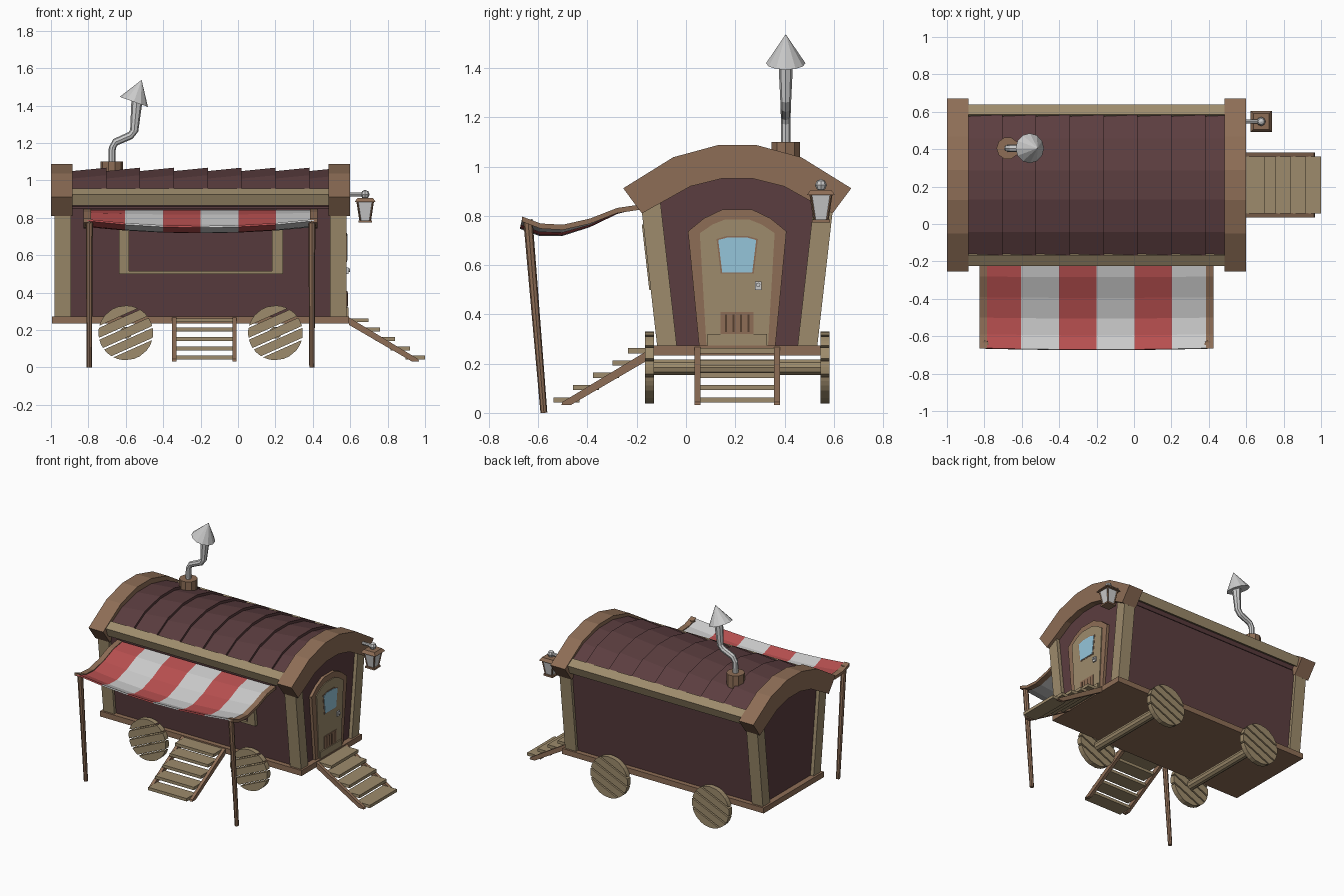
import bpy, math
from mathutils import Vector

if "Cube" in bpy.data.objects:
    bpy.data.objects.remove(bpy.data.objects["Cube"])

C = 0.208  # y of the wagon's centre line


def mat(name, r, g, b):
    m = bpy.data.materials.new(name)
    m.diffuse_color = (r, g, b, 1)
    m.use_nodes = True
    m.node_tree.nodes["Principled BSDF"].inputs["Base Color"].default_value = m.diffuse_color
    return m


DARK = mat("dark_red_wood", 0.105, 0.047, 0.05)
LIGHT = mat("light_wood", 0.34, 0.26, 0.15)
BROWN = mat("brown_wood", 0.27, 0.155, 0.093)
RED = mat("red_cloth", 0.48, 0.08, 0.08)
WHITE = mat("white_cloth", 0.66, 0.66, 0.66)
BLUE = mat("blue_glass", 0.3, 0.56, 0.7)
SLOT = mat("dark_slot", 0.09, 0.05, 0.03)


def mesh(name, verts, faces, *mats):
    me = bpy.data.meshes.new(name)
    me.from_pydata([tuple(v) for v in verts], [], faces)
    for m in mats:
        if m:
            me.materials.append(m)
    ob = bpy.data.objects.new(name, me)
    bpy.context.collection.objects.link(ob)
    bpy.ops.object.select_all(action='DESELECT')
    ob.select_set(True)
    bpy.context.view_layer.objects.active = ob
    bpy.ops.object.mode_set(mode='EDIT')
    bpy.ops.mesh.select_all(action='SELECT')
    bpy.ops.mesh.normals_make_consistent(inside=False)
    bpy.ops.object.mode_set(mode='OBJECT')
    return ob


def loft(name, rings, m=None):
    n = len(rings[0])
    faces = [list(range(n)), list(range((len(rings) - 1) * n, len(rings) * n))]
    for r in range(len(rings) - 1):
        for i in range(n):
            j = (i + 1) % n
            faces.append([r * n + i, r * n + j, r * n + n + j, r * n + n + i])
    return mesh(name, [v for ring in rings for v in ring], faces, m)


def xprism(name, pts, x0, x1, m):  # (y, z) profile extruded along x
    return loft(name, [[(x, y, z) for y, z in pts] for x in (x0, x1)], m)


def box(name, x0, x1, y0, y1, z0, z1, m=None):
    return xprism(name, [(y0, z0), (y1, z0), (y1, z1), (y0, z1)], x0, x1, m)


def tube(name, path, radii, sides=8, m=None, turn=0):
    p = [Vector(v) for v in path]
    rings = []
    for i, c in enumerate(p):
        d = p[min(i + 1, len(p) - 1)] - p[max(i - 1, 0)]
        q = d.to_track_quat('Z', 'Y')
        a = [turn + math.tau * k / sides for k in range(sides)]
        rings.append([c + q @ Vector((math.cos(t) * radii[i], math.sin(t) * radii[i], 0)) for t in a])
    return loft(name, rings, m)


def sym(half):  # half profile (half width, z) mirrored about the centre line
    return [(C - h, z) for h, z in half] + [(C + h, z) for h, z in reversed(half)]


# platform and body
box("platform", -0.995, 0.593, C - 0.339, C + 0.339, 0.234, 0.273, BROWN)
xprism("body", sym([(0.305, 0.27), (0.37, 0.85), (0.215, 0.94), (0.075, 0.985)]), -0.955, 0.555, DARK)


# slanted side strips: outer half width follows the leaning wall
def wall(z):
    return 0.325 + 0.114 * (z - 0.27)


def side_strip(name, s, x0, x1, z0, z1, out, depth, m):
    hs = [(wall(z0) + out, z0), (wall(z1) + out, z1), (wall(z1) + out - depth, z1), (wall(z0) + out - depth, z0)]
    return xprism(name, [(C + s * h, z) for h, z in hs], x0, x1, m)


for s in (-1, 1):
    for x0, x1 in ((-0.98, -0.893), (0.492, 0.58)):
        side_strip("corner_post", s, x0, x1, 0.27, 0.86, 0, 0.08, LIGHT)

# serving hatch on the front side
for x0, x1 in ((-0.637, -0.583), (0.182, 0.24)):
    side_strip("hatch_frame_side", -1, x0, x1, 0.5, 0.765, 0.006, 0.04, LIGHT)
for z0, z1 in ((0.5, 0.517), (0.742, 0.765)):
    side_strip("hatch_frame_rail", -1, -0.583, 0.182, z0, z1, 0.006, 0.04, LIGHT)
side_strip("hatch_panel", -1, -0.583, 0.182, 0.517, 0.742, -0.01, 0.03, DARK)

# roof end arches
outer = [(0.463, 0.912), (0.26, 1.038), (0.08, 1.087)]
inner = [(0.387, 0.81), (0.19, 0.92), (0.065, 0.951)]
for x0, x1 in ((-1.0, -0.885), (0.485, 0.6)):
    n = len(outer) * 2
    o, i = sym(outer), sym(inner)
    v = [(x, y, z) for x in (x0, x1) for y, z in o + i]
    f = [[0, n, 3 * n, 2 * n], [n - 1, 2 * n - 1, 4 * n - 1, 3 * n - 1]]
    for k in range(n - 1):
        for b in (0, 2 * n):
            f.append([b + k, b + k + 1, b + n + k + 1, b + n + k])
        for b in (0, n):
            f.append([b + k, b + k + 1, b + 2 * n + k + 1, b + 2 * n + k])
    mesh("roof_arch", v, f, BROWN)

# roof boards, each rising toward its right edge to overlap the next
for k in range(8):
    x0 = -0.885 + 0.181 * k
    x1 = min(x0 + 0.181, 0.487)
    rings = []
    for x, up in ((x0, 0.0), (x1, 0.018 * (x1 - x0) / 0.181)):
        top = [(0.40, 0.925 + up), (0.25, 1.01 + up), (0.078, 1.05 + up)]
        prof = sym([(0.36, 0.86)] + top)
        rings.append([(x, y, z) for y, z in prof])
    loft("roof_board", rings, DARK)
for s in (-1, 1):
    xprism("eave_beam", [(C + s * h, z) for h, z in ((0.377, 0.958), (0.432, 0.925), (0.41, 0.865), (0.34, 0.9))],
           -0.885, 0.485, LIGHT)

# door on the right end
xprism("door_frame", sym([(0.155, 0.273), (0.2, 0.737), (0.135, 0.79), (0.06, 0.826)]), 0.54, 0.575, BROWN)
xprism("door", sym([(0.125, 0.273), (0.152, 0.73), (0.1, 0.765), (0.05, 0.785)]), 0.55, 0.581, LIGHT)
box("door_sill", 0.54, 0.59, C - 0.12, C + 0.12, 0.273, 0.32, LIGHT)
xprism("door_window_frame", sym([(0.067, 0.565), (0.084, 0.706), (0.04, 0.719)]), 0.56, 0.583, BROWN)
xprism("door_window", sym([(0.061, 0.571), (0.077, 0.702), (0.036, 0.713)]), 0.56, 0.586, BLUE)
box("door_vent", 0.57, 0.585, C - 0.067, C + 0.067, 0.32, 0.41, BROWN)
for k in range(4):
    y = C - 0.045 + 0.03 * k
    box("vent_slot", 0.575, 0.587, y - 0.004, y + 0.004, 0.328, 0.4, SLOT)
box("door_lock", 0.57, 0.59, 0.28, 0.306, 0.5, 0.534)
tube("door_knob", [(0.585, 0.293, 0.52), (0.6, 0.293, 0.52)], [0.007, 0.009])

# plank wheels and axles
R, TILT = 0.146, math.radians(24)
for cx in (-0.6, 0.2):
    tube("axle", [(cx, -0.15, 0.185), (cx, 0.565, 0.185)], [0.033] * 2, 10, LIGHT)
    for y0, y1 in ((-0.166, -0.13), (0.546, 0.582)):
        for k in range(5):
            a = -R + 2 * R * k / 5 + (0.005 if k else 0.001)
            b = -R + 2 * R * (k + 1) / 5 - (0.005 if k < 4 else 0.001)
            hs = [a + (b - a) * t / 4 for t in range(5)]
            pts = [(math.sqrt(R * R - h * h), h) for h in hs]
            pts += [(-u, h) for u, h in reversed(pts)]
            ct, st = math.cos(TILT), math.sin(TILT)
            loft("wheel_plank", [[(cx + u * ct - h * st, y, 0.185 + u * st + h * ct) for u, h in pts]
                                 for y in (y0, y1)], LIGHT)


# steps: built along distance d from the platform edge
def steps(place):
    def part(name, prof, w0, w1, m):
        loft(name, [[place(d, w, z) for d, z in prof] for w in (w0, w1)], m)
    for w0, w1 in ((-0.173, -0.15), (0.15, 0.173)):
        part("step_stringer", [(0, 0.268), (0, 0.228), (0.335, 0.033), (0.375, 0.033), (0.37, 0.045)], w0, w1, BROWN)
    for k in range(5):
        d, z = 0.302 - 0.08 * k, 0.042 + 0.05 * k
        if k == 4:
            d = 0.0
        part("step_tread", [(d, z), (d + 0.105, z), (d + 0.105, z + 0.021), (d, z + 0.021)], -0.152, 0.152, LIGHT)


steps(lambda d, w, z: (-0.18 + w, -0.131 - d, z))
steps(lambda d, w, z: (0.593 + d, C + w, z))

# awning cloth, rails and poles
prof = [(-0.18, 0.838), (-0.28, 0.823), (-0.39, 0.78), (-0.5, 0.755), (-0.59, 0.76), (-0.665, 0.788)]
verts, faces = [], []
for i in range(7):
    sag = 1 - ((i - 3) / 3) ** 2
    for j, (y, z) in enumerate(prof):
        t = j / 5
        verts.append((-0.805 + 1.21 * i / 6, y - 0.008 * sag * t, z - 0.036 * sag * min(1, t * 1.5)))
for i in range(6):
    for j in range(5):
        a = i * 6 + j
        faces.append([a, a + 1, a + 7, a + 6])
cloth = mesh("awning_cloth", verts, faces, RED, WHITE)
for k, p in enumerate(cloth.data.polygons):
    p.material_index = (k // 5) % 2
sol = cloth.modifiers.new("thickness", 'SOLIDIFY')
sol.thickness = 0.01
sol.offset = 0
for x in (-0.805, 0.405):
    ring = [(y, z + 0.009) for y, z in prof] + [(y, z - 0.012) for y, z in reversed(prof)]
    xprism("awning_rail", ring, x - 0.02, x + 0.02, BROWN)
    px = x + (0.01 if x < 0 else -0.01)
    tube("awning_pole", [(px, -0.577, 0), (px, -0.642, 0.785)], [0.014, 0.019], 8, BROWN)

# chimney
tube("chimney_base", [(-0.675, 0.405, 0.95), (-0.675, 0.405, 1.1)], [0.06] * 2, 10, BROWN)
tube("chimney_pipe", [(x, 0.405, z) for x, z in ((-0.675, 1.09), (-0.672, 1.175), (-0.655, 1.205), (-0.575, 1.24),
                                                 (-0.555, 1.265), (-0.54, 1.43))],
     [0.019, 0.019, 0.02, 0.021, 0.022, 0.03])
tube("chimney_cap", [(-0.557, 0.405, 1.42), (-0.516, 0.405, 1.536)], [0.08, 0.001], 12)

# lantern on its arm
LX, LY, Q = 0.68, 0.548, math.pi / 4


def square(name, z0, r0, z1, r1, m=None):
    tube(name, [(LX, LY, z0), (LX, LY, z1)], [r0 * 1.414, r1 * 1.414], 4, m, Q)


tube("lantern_arm", [(0.59, LY, 0.925), (LX, LY, 0.925)], [0.011] * 2)
tube("lantern_ball", [(LX, LY, 0.925 + 0.024 * math.sin(a)) for a in (-1.5, -0.8, 0, 0.8, 1.5)],
     [0.024 * math.cos(a) for a in (-1.5, -0.8, 0, 0.8, 1.5)])
square("lantern_cap", 0.884, 0.057, 0.905, 0.042, BROWN)
square("lantern_glass", 0.785, 0.025, 0.886, 0.04)
square("lantern_base", 0.774, 0.036, 0.786, 0.036, BROWN)
for a in (-1, 1):
    for b in (-1, 1):
        tube("lantern_post", [(LX + a * 0.026, LY + b * 0.026, 0.783), (LX + a * 0.042, LY + b * 0.042, 0.888)],
             [0.005] * 2, 4, BROWN, Q)
